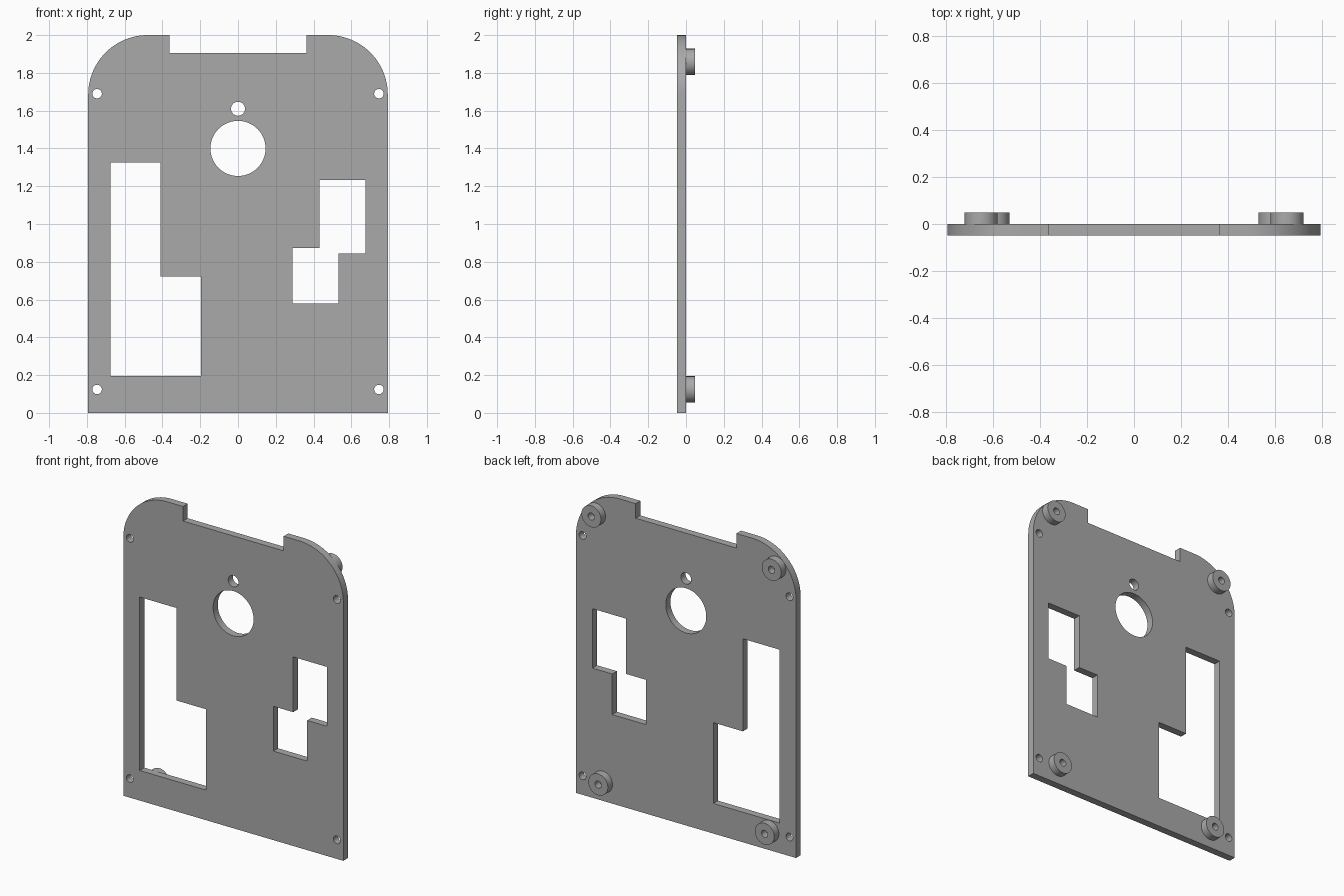
import bpy, bmesh
from math import sin, cos, pi, radians

cube = bpy.data.objects.get("Cube")
if cube:
    bpy.data.objects.remove(cube)

grey = bpy.data.materials.new("plain grey")
grey.use_nodes = True
colour = (0.4, 0.4, 0.4, 1)
grey.diffuse_color = colour
grey.node_tree.nodes["Principled BSDF"].inputs["Base Color"].default_value = colour

THICK = 0.048


def arc(x, z, r, start=0, end=360, steps=48):
    """Points along an arc; a full circle leaves out its repeated end point."""
    count = steps if end - start == 360 else steps + 1
    angles = [radians(start + (end - start) * i / steps) for i in range(count)]
    return [(x + r * cos(a), z + r * sin(a)) for a in angles]


def mirrored(points):
    return [(-x, z) for x, z in reversed(points)]


def extruded(name, loops, y_front, y_back):
    """Fill the outer loop minus the hole loops and give it thickness along y."""
    curve = bpy.data.curves.new(name + "_profile", "CURVE")
    curve.dimensions = "2D"
    curve.fill_mode = "BOTH"
    curve.extrude = (y_back - y_front) / 2
    for loop in loops:
        spline = curve.splines.new("POLY")
        spline.points.add(len(loop) - 1)
        for point, (x, z) in zip(spline.points, loop):
            point.co = (x, z, 0, 1)
        spline.use_cyclic_u = True
    helper = bpy.data.objects.new(name + "_profile", curve)
    bpy.context.collection.objects.link(helper)
    graph = bpy.context.evaluated_depsgraph_get()
    mesh = bpy.data.meshes.new_from_object(helper.evaluated_get(graph))
    bpy.data.objects.remove(helper)

    # Weld walls to caps and stand the profile upright
    bm = bmesh.new()
    bm.from_mesh(mesh)
    bmesh.ops.remove_doubles(bm, verts=bm.verts, dist=0.0001)
    middle = (y_front + y_back) / 2
    for v in bm.verts:
        x, z, depth = v.co
        v.co = (x, middle - depth, z)
    bmesh.ops.recalc_face_normals(bm, faces=bm.faces)
    bm.to_mesh(mesh)
    bm.free()
    mesh.name = name
    mesh.materials.clear()
    mesh.materials.append(grey)
    obj = bpy.data.objects.new(name, mesh)
    bpy.context.collection.objects.link(obj)
    bpy.ops.object.select_all(action="DESELECT")
    obj.select_set(True)
    bpy.context.view_layer.objects.active = obj
    bpy.ops.object.shade_smooth_by_angle(angle=radians(30))
    return obj


# Plate outline: rounded top corners and a notch in the top edge
half_width, corner = 0.793, 0.315
right_half = [(half_width, 0)]
right_half += arc(half_width - corner, 2 - corner, corner, 0, 90, 24)
right_half += [(0.363, 2), (0.363, 1.905)]
outline = right_half + mirrored(right_half)

# Stepped windows
tall_window = [(-0.675, 0.196), (-0.197, 0.196), (-0.197, 0.723),
               (-0.41, 0.723), (-0.41, 1.326), (-0.675, 1.326)]
small_window = [(0.288, 0.58), (0.532, 0.58), (0.532, 0.845), (0.675, 0.845),
                (0.675, 1.232), (0.431, 1.232), (0.431, 0.872), (0.288, 0.872)]

# Round openings and the four screw holes
large_hole = arc(0, 1.4, 0.146, steps=64)
small_hole = arc(0, 1.61, 0.037)
screw_holes = [arc(side * 0.746, z, 0.025) for side in (-1, 1) for z in (0.124, 1.69)]

extruded("plate", [outline, tall_window, small_window, large_hole, small_hole]
         + screw_holes, -THICK, 0)

# Hollow standoffs on the back
for side, hand in ((1, "left"), (-1, "right")):
    for x, z, level in ((0.65, 1.858, "upper"), (0.6, 0.124, "lower")):
        extruded(f"{level}_{hand}_standoff",
                 [arc(side * x, z, 0.07), arc(side * x, z, 0.023)], 0, THICK)
